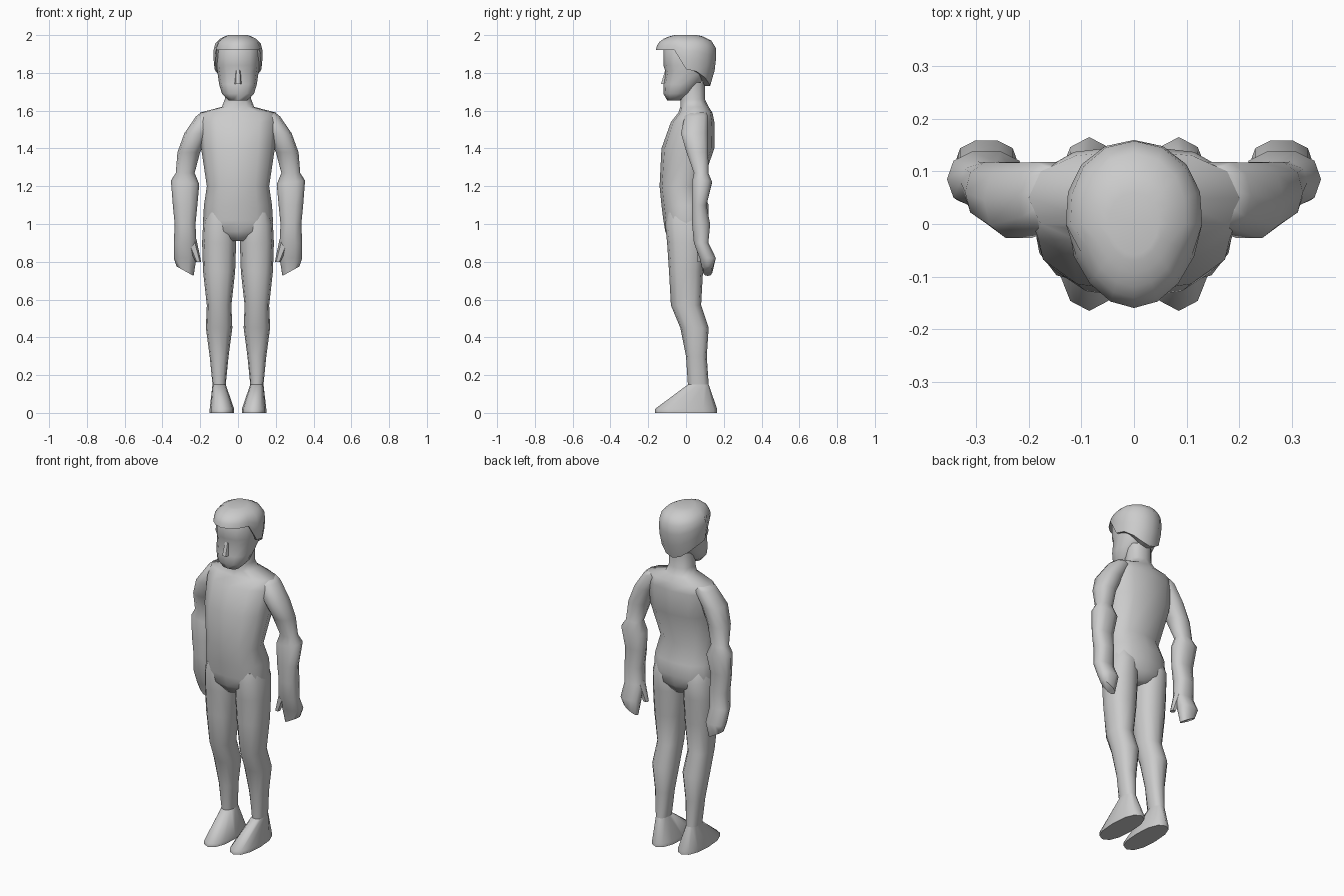
import bpy, bmesh, math

if "Cube" in bpy.data.objects:
    bpy.data.objects.remove(bpy.data.objects["Cube"])

grey = bpy.data.materials.new("plain grey")
grey.use_nodes = True
grey.diffuse_color = (0.6, 0.6, 0.6, 1)
shader = grey.node_tree.nodes["Principled BSDF"]
shader.inputs["Base Color"].default_value = grey.diffuse_color


def rounded(value, power=0.85):
    """Push a sine or cosine outward for a slightly boxy section."""
    return math.copysign(abs(value) ** power, value)


def turn(sides):
    return [math.tau * i / sides for i in range(sides)]


def section(height, wide, front, back, centre=0, tilt=0, sides=12):
    """Rounded closed loop; tilt raises its outer side."""
    middle, depth = (front + back) / 2, (back - front) / 2
    loop = []
    for angle in turn(sides):
        across, along = rounded(math.cos(angle)), rounded(math.sin(angle))
        loop.append((centre + across * wide / 2,
                     middle + along * depth,
                     height + across * tilt))
    return loop


def skin(name, loops, closed_start=True):
    """Bridge equal loops into one smooth part with sharp edges kept."""
    bm = bmesh.new()
    rows = [[bm.verts.new(point) for point in loop] for loop in loops]
    for lower, upper in zip(rows, rows[1:]):
        for i in range(len(lower)):
            bm.faces.new((lower[i - 1], lower[i], upper[i], upper[i - 1]))
    bm.faces.new(rows[-1])
    if closed_start:
        bm.faces.new(rows[0])
    bmesh.ops.recalc_face_normals(bm, faces=bm.faces)
    mesh = bpy.data.meshes.new(name)
    bm.to_mesh(mesh)
    bm.free()
    mesh.materials.append(grey)
    part = bpy.data.objects.new(name, mesh)
    bpy.context.collection.objects.link(part)
    bpy.ops.object.select_all(action="DESELECT")
    bpy.context.view_layer.objects.active = part
    part.select_set(True)
    bpy.ops.object.shade_smooth_by_angle(angle=math.radians(60))


def pair(name, loops):
    """Make a part on the left and its mirror image on the right."""
    skin("left_" + name, loops)
    skin("right_" + name, [[(-x, y, z) for x, y, z in loop] for loop in loops])


# Torso and neck
skin("torso", [
    section(height=0.91, wide=0.08, front=-0.08, back=0.08),
    section(height=0.96, wide=0.36, front=-0.11, back=0.11),
    section(height=1.02, wide=0.37, front=-0.12, back=0.12),
    section(height=1.1, wide=0.36, front=-0.13, back=0.12),
    section(height=1.2, wide=0.33, front=-0.14, back=0.08),
    section(height=1.4, wide=0.39, front=-0.13, back=0.15),
    section(height=1.54, wide=0.41, front=-0.08, back=0.15),
    section(height=1.59, wide=0.4, front=-0.04, back=0.14),
    section(height=1.62, wide=0.17, front=-0.03, back=0.12),
    section(height=1.66, wide=0.14, front=-0.03, back=0.1),
    section(height=1.75, wide=0.14, front=-0.03, back=0.1),
])


# Legs, standing upright above the feet
def leg_section(height, **size):
    return section(height, centre=0.1, **size)


pair("leg", [
    leg_section(height=0.15, wide=0.07, front=0.01, back=0.12),
    leg_section(height=0.3, wide=0.1, front=0, back=0.11),
    leg_section(height=0.45, wide=0.14, front=-0.03, back=0.12),
    leg_section(height=0.57, wide=0.13, front=-0.08, back=0.08),
    leg_section(height=0.75, wide=0.17, front=-0.09, back=0.09),
    leg_section(height=0.9, wide=0.18, front=-0.1, back=0.1),
    leg_section(height=1, wide=0.17, front=-0.11, back=0.11),
    leg_section(height=1.06, wide=0.14, front=-0.1, back=0.09),
])

# Feet, wedges rising from the toes to the ankle
foot = dict(wide=0.13, front=-0.165, back=0.165, centre=0.085)
pair("foot", [
    section(height=0, **foot),
    section(height=0.02, **foot),
    leg_section(height=0.15, wide=0.07, front=0.01, back=0.12),
])


# Arms, curving in from the elbow to the shoulder
def arm_section(height, **size):
    rise = max(0, height - 1.25)
    return section(height, centre=0.28 - 1.15 * rise ** 2, sides=10, **size)


pair("arm", [
    arm_section(height=0.75, wide=0.09, front=0.09, back=0.14, tilt=0.025),
    arm_section(height=0.82, wide=0.12, front=0.07, back=0.16),
    arm_section(height=0.9, wide=0.12, front=0.04, back=0.12),
    arm_section(height=1, wide=0.11, front=0.03, back=0.13),
    arm_section(height=1.1, wide=0.13, front=0.03, back=0.11),
    arm_section(height=1.22, wide=0.15, front=0.03, back=0.14, tilt=0.01),
    arm_section(height=1.27, wide=0.1, front=0.04, back=0.12),
    arm_section(height=1.38, wide=0.12, front=0, back=0.12),
    arm_section(height=1.48, wide=0.13, front=-0.03, back=0.12),
    arm_section(height=1.57, wide=0.12, front=-0.01, back=0.12),
    arm_section(height=1.59, wide=0.1, front=0.01, back=0.11),
])

# Thumbs
pair("thumb", [
    section(height=0.8, wide=0.03, front=0.06, back=0.09, centre=0.21, sides=6),
    section(height=0.92, wide=0.06, front=0.05, back=0.11, centre=0.25, sides=6),
])

# Head
skin("head", [
    section(height=1.655, wide=0.1, front=-0.1, back=-0.03),
    section(height=1.69, wide=0.17, front=-0.12, back=0.03),
    section(height=1.74, wide=0.2, front=-0.12, back=0.07),
    section(height=1.81, wide=0.22, front=-0.11, back=0.13),
    section(height=1.84, wide=0.23, front=-0.12, back=0.13),
    section(height=1.92, wide=0.23, front=-0.12, back=0.14),
    section(height=1.96, wide=0.2, front=-0.1, back=0.12),
])

# Nose
skin("nose", [
    section(height=1.74, wide=0.04, front=-0.135, back=-0.09, sides=6),
    section(height=1.82, wide=0.03, front=-0.11, back=-0.09, sides=6),
])


# Hair, domed above and tapering to the nape
def hair_girth(height):
    if height > 1.9:
        return math.sqrt(1 - ((height - 1.9) / 0.105) ** 3)
    return 1 - 7 * (1.9 - height) ** 2


def hairline(angle):
    """High across the brow, low at the sideburns and lowest at the nape."""
    if math.sin(angle) < -0.2:
        return 1.92
    return 1.82 - 0.09 * math.sin(angle) ** 2


def hair_loop(level, inset=1):
    loop = []
    for angle in turn(sides=16):
        start = hairline(angle)
        height = start + (2 - start) * level
        girth = hair_girth(height) * inset
        spread = 0.13 + 0.015 * math.sin(angle)
        loop.append((spread * girth * math.cos(angle),
                     0.16 * girth * math.sin(angle), height))
    return loop


levels = [1 - (1 - step / 6) ** 2 for step in range(7)]
skin("hair", [hair_loop(0, inset=0.75)] + [hair_loop(k) for k in levels],
     closed_start=False)
